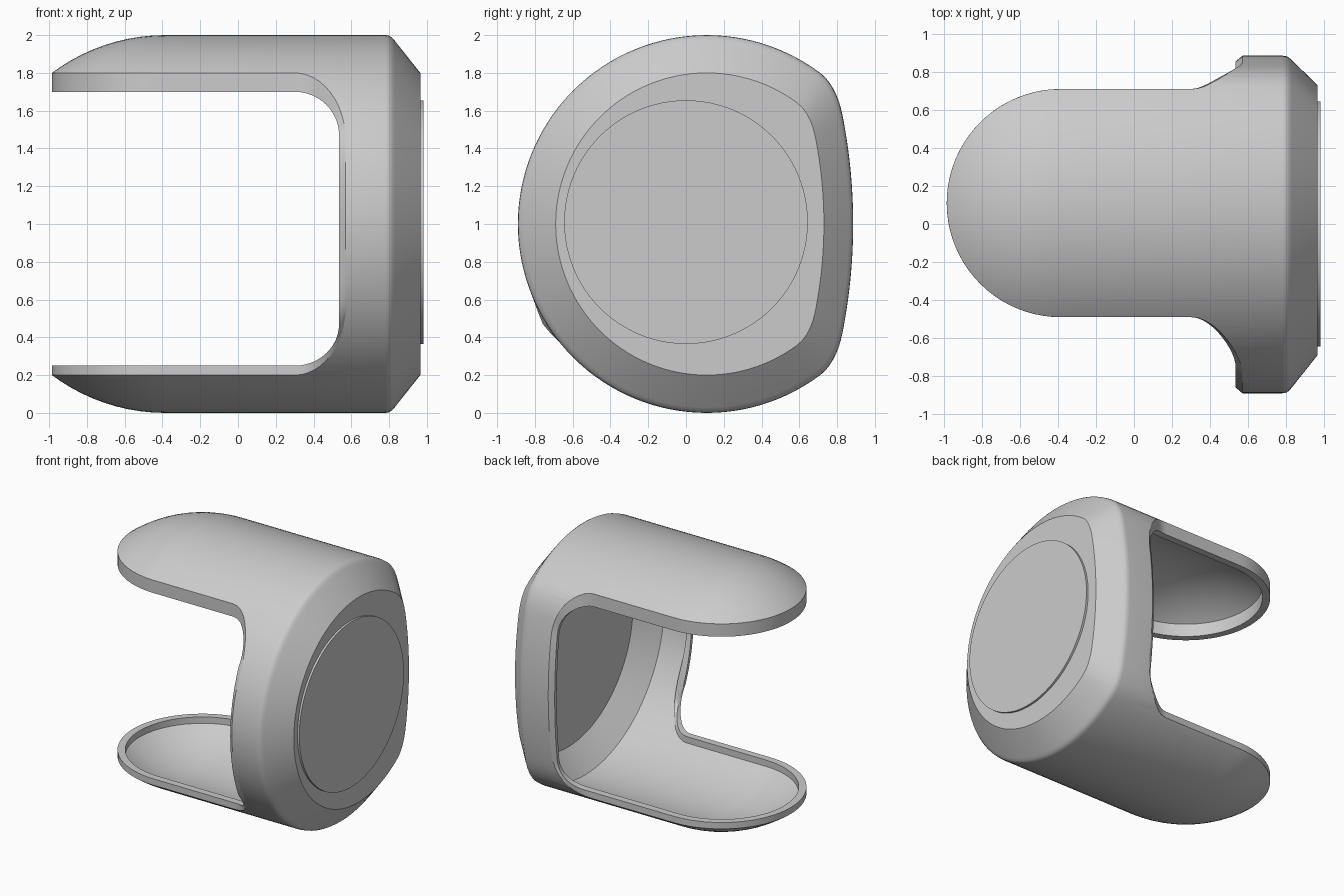
import bpy, bmesh, math
from mathutils import Vector

cube = bpy.data.objects.get("Cube")
if cube:
    bpy.data.objects.remove(cube, do_unlink=True)

CY, CZ = 0.11, 1.0      # long axis of the shell
TIP_X = -0.385          # centre of the domed end
SEG = 128
WALL = 0.03

grey = bpy.data.materials.new("plain grey")
grey.use_nodes = True
colour = (0.6, 0.6, 0.6, 1)
grey.diffuse_color = colour
grey.node_tree.nodes["Principled BSDF"].inputs["Base Color"].default_value = colour


def finish(name, bm):
    bmesh.ops.recalc_face_normals(bm, faces=bm.faces)
    mesh = bpy.data.meshes.new(name)
    bm.to_mesh(mesh)
    bm.free()
    mesh.materials.append(grey)
    obj = bpy.data.objects.new(name, mesh)
    bpy.context.collection.objects.link(obj)
    return obj


def activate(obj):
    bpy.ops.object.select_all(action='DESELECT')
    obj.select_set(True)
    bpy.context.view_layer.objects.active = obj


def smooth(obj):
    activate(obj)
    bpy.ops.object.shade_smooth_by_angle(angle=math.radians(28))


def outline(t):
    """Radius of the cross-section: a circle with one flattened side."""
    c, s = math.cos(t), math.sin(t)
    if c <= 0.05:
        return 1.0
    a, k = 0.17 * s * s, 0.08
    flat = 0.775 / c if a < 1e-6 else (-c + math.sqrt(c * c + 4 * a * 0.775)) / (2 * a)
    h = max(k - abs(1 - flat), 0) / k
    return min(1, flat) - h * h * k / 4


def back_y(z):
    """Position of the flattened side at a given height."""
    lo, hi = -math.pi / 2, math.pi / 2
    for _ in range(40):
        mid = (lo + hi) / 2
        if outline(mid) * math.sin(mid) < z - CZ:
            lo = mid
        else:
            hi = mid
    return CY + outline(lo) * math.cos(lo)


def capsule(name, radius, end):
    """Domed body made of scaled outline rings, closed by a flat end."""
    rings = [(TIP_X - radius * math.cos(a), radius * math.sin(a))
             for a in (math.pi / 2 * i / 24 for i in range(1, 25))] + end
    bm = bmesh.new()
    loops = []
    for x, r in rings:
        loop = []
        for i in range(SEG):
            t = 2 * math.pi * i / SEG
            d = r * outline(t)
            loop.append(bm.verts.new((x, CY + d * math.cos(t), CZ + d * math.sin(t))))
        loops.append(loop)
    for a, b in zip(loops, loops[1:]):
        for i in range(SEG):
            j = (i + 1) % SEG
            bm.faces.new((a[i], a[j], b[j], b[i]))
    bm.faces.new(loops[0])
    bm.faces.new(loops[-1])
    return finish(name, bm)


def slot(x0, depth, top, bottom, drop_top, drop_bottom):
    """Side opening as a C-shaped (x, z) path from top arm to bottom arm."""
    n = 12
    arc = [math.pi / 2 * i / n for i in range(n + 1)]
    upper = [(x0 + depth * math.sin(a), top - drop_top * (1 - math.cos(a))) for a in arc]
    lower = [(x0 + depth * math.sin(a), bottom + drop_bottom * (1 - math.cos(a))) for a in arc]
    z1, z0 = upper[-1][1], lower[-1][1]
    middle = [(x0 + depth, z1 + (z0 - z1) * i / 16) for i in range(1, 16)]
    return [(TIP_X, top)] + upper + middle + lower[::-1] + [(TIP_X, bottom)]


outer_slot = slot(0.3, 0.27, 1.8, 0.2, 0.36, 0.36)
inner_slot = slot(0.3, 0.235, 1.7, 0.25, 0.23, 0.22)

# Hollow shell with the side opening cut away
shell = capsule("shell", 1.0, [(0.78, 1.0), (0.8, 0.997), (0.815, 0.987),
                               (0.83, 0.97), (0.965, 0.8)])
hollow = capsule("hollow_cutter", 1 - WALL, [(0.79, 1 - WALL), (0.935, 0.79)])
bm = bmesh.new()
path = [(-2, 1.8)] + outer_slot + [(-2, 0.2)]
sides = [[bm.verts.new((x, y, z)) for x, z in path] for y in (-2, 2)]
for i in range(len(path)):
    j = (i + 1) % len(path)
    bm.faces.new((sides[0][i], sides[0][j], sides[1][j], sides[1][i]))
for side in sides:
    bm.faces.new(side)
opening = finish("opening_cutter", bm)
for cutter in (hollow, opening):
    cutter.hide_render = True
    mod = shell.modifiers.new("cut", 'BOOLEAN')
    mod.operation = 'DIFFERENCE'
    mod.solver = 'EXACT'
    mod.object = cutter
    activate(shell)
    bpy.ops.object.modifier_apply(modifier=mod.name)
    bpy.data.objects.remove(cutter, do_unlink=True)
smooth(shell)

# Raised rim: one closed loop along both side openings and both arm tips
pairs = []
front, back = [], []
for (xo, zo), (xi, zi) in zip(outer_slot, inner_slot):
    pull = 0.03 * max(0, (xo - 0.3) / 0.27) ** 3
    fy = CY - math.sqrt(1 - (zo - CZ) ** 2)
    by = back_y(zo)
    front.append((Vector((xo, fy, zo)), Vector((xi, fy + pull, zi))))
    back.append((Vector((xo, by, zo)), Vector((xi, by - pull, zi))))


def tip(zo, zi, direction):
    result = []
    for i in range(1, 40):
        a = math.pi * i / 40
        x, y = TIP_X - 0.6 * math.sin(a), CY + direction * 0.6 * math.cos(a)
        result.append((Vector((x, y, zo)), Vector((x, y, zi))))
    return result


pairs = front + tip(0.2, 0.25, -1) + back[::-1] + tip(1.8, 1.7, 1)
bm = bmesh.new()
sections = []
for po, pi in pairs:
    inward = Vector((min(0, po.x - TIP_X), po.y - CY, 0)).normalized() * -0.055
    lip = Vector((pi.x, po.y + inward.y, pi.z))
    if po.x < TIP_X:
        lip.x += inward.x
    sections.append([bm.verts.new(p) for p in (po, pi, lip, po + inward)])
for a, b in zip(sections, sections[1:] + sections[:1]):
    for i in range(4):
        j = (i + 1) % 4
        bm.faces.new((a[i], a[j], b[j], b[i]))
smooth(finish("opening_rim", bm))

# Thin round plate on the closed end
bpy.ops.mesh.primitive_cylinder_add(vertices=96, radius=0.645, depth=0.03,
                                    location=(0.966, 0, 1.01),
                                    rotation=(0, math.pi / 2, 0))
plate = bpy.context.object
plate.name = "end_plate"
plate.data.materials.append(grey)
smooth(plate)
